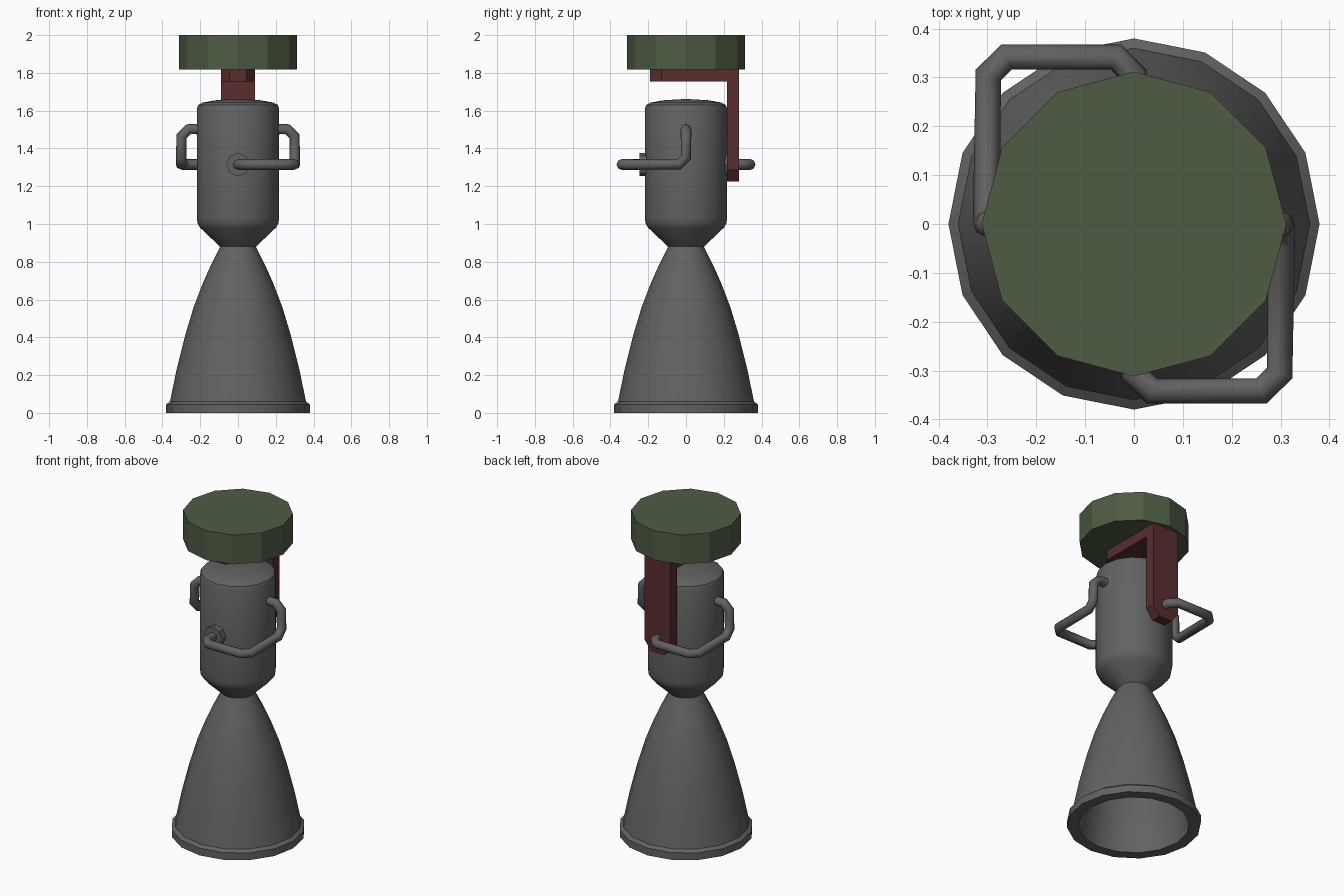
import bpy, bmesh, math
from mathutils import Vector

if "Cube" in bpy.data.objects:
    bpy.data.objects.remove(bpy.data.objects["Cube"])


def material(name, rgb):
    m = bpy.data.materials.new(name)
    m.diffuse_color = (*rgb, 1)
    m.use_nodes = True
    m.node_tree.nodes["Principled BSDF"].inputs["Base Color"].default_value = m.diffuse_color
    return m


GRAY = material("dark gray metal", (0.122, 0.122, 0.122))
GREEN = material("olive green", (0.076, 0.105, 0.057))
RED = material("dark red", (0.100, 0.027, 0.027))


def finish(bm, name, mat, smooth=None):
    bmesh.ops.remove_doubles(bm, verts=bm.verts, dist=1e-5)
    bmesh.ops.recalc_face_normals(bm, faces=bm.faces)
    me = bpy.data.meshes.new(name)
    bm.to_mesh(me)
    bm.free()
    me.materials.append(mat)
    ob = bpy.data.objects.new(name, me)
    bpy.context.collection.objects.link(ob)
    if smooth:
        bpy.ops.object.select_all(action='DESELECT')
        ob.select_set(True)
        bpy.context.view_layer.objects.active = ob
        bpy.ops.object.shade_smooth_by_angle(angle=math.radians(smooth))
    return ob


def lathe(name, profile, sides, mat, smooth=None):
    """Spin an (r, z) profile about z, with a vertex on each axis."""
    bm = bmesh.new()
    vs = [bm.verts.new((r, 0, z)) for r, z in profile]
    es = [bm.edges.new(p) for p in zip(vs, vs[1:])]
    bmesh.ops.spin(bm, geom=vs + es, cent=(0, 0, 0), axis=(0, 0, 1),
                   angle=math.tau, steps=sides, use_merge=True)
    return finish(bm, name, mat, smooth)


def chamfer_path(points, c):
    """Replace every inner corner of a path by a short diagonal."""
    pts = [Vector(p) for p in points]
    out = [pts[0]]
    for a, b, d in zip(pts, pts[1:], pts[2:]):
        out += [b + (a - b).normalized() * c, b + (d - b).normalized() * c]
    return out + [pts[-1]]


def pipe(name, points, radius, mat):
    cu = bpy.data.curves.new(name + "_path", 'CURVE')
    cu.dimensions = '3D'
    cu.bevel_depth, cu.bevel_resolution = radius, 2
    cu.use_fill_caps = True
    sp = cu.splines.new('POLY')
    sp.points.add(len(points) - 1)
    for p, co in zip(sp.points, points):
        p.co = (*co, 1)
    tmp = bpy.data.objects.new(name + "_path", cu)
    bpy.context.collection.objects.link(tmp)
    bpy.context.view_layer.update()
    me = bpy.data.meshes.new_from_object(
        tmp.evaluated_get(bpy.context.evaluated_depsgraph_get()))
    bpy.data.objects.remove(tmp)
    bm = bmesh.new()
    bm.from_mesh(me)
    return finish(bm, name, mat, 60)


def prism(name, outline, offset, mat):
    bm = bmesh.new()
    f = bm.faces.new([bm.verts.new(p) for p in outline])
    ext = bmesh.ops.extrude_face_region(bm, geom=[f])["geom"]
    bmesh.ops.translate(bm, vec=offset,
                        verts=[v for v in ext if isinstance(v, bmesh.types.BMVert)])
    return finish(bm, name, mat)


# Exhaust bell: outer skin, rolled lip and hollow inside
lathe("exhaust_bell", [
    (0.095, 0.88), (0.14, 0.79), (0.185, 0.69), (0.235, 0.56), (0.28, 0.41),
    (0.325, 0.23), (0.36, 0.06), (0.38, 0.045), (0.38, 0.0), (0.315, 0.0),
    (0.30, 0.13), (0.25, 0.38), (0.20, 0.54), (0.13, 0.71), (0.06, 0.85),
    (0.0, 0.87)], 16, GRAY, 40)

# Combustion chamber with tapered throat and shallow dome
lathe("combustion_chamber", [
    (0.0, 0.88), (0.095, 0.88), (0.20, 0.98), (0.213, 1.0), (0.218, 1.03),
    (0.218, 1.61), (0.21, 1.63), (0.19, 1.642), (0.12, 1.655), (0.0, 1.662)],
    16, GRAY, 35)

# Mounting disc
lathe("mounting_disc", [(0, 1.817), (0.312, 1.817), (0.312, 2.0), (0, 2.0)],
      12, GREEN)

# L-shaped bracket: upright arm and top plate with clipped end corners
W, C = 0.09, 0.045
prism("bracket_arm", [
    (-W, 0.217, 1.82), (W, 0.217, 1.82), (W, 0.217, 1.285), (W - C, 0.217, 1.225),
    (C - W, 0.217, 1.225), (-W, 0.217, 1.285)], (0, 0.063, 0), RED)
prism("bracket_plate", [
    (-W, 0.22, 1.755), (W, 0.22, 1.755), (W, -0.13, 1.755), (W - C, -0.19, 1.755),
    (C - W, -0.19, 1.755), (-W, -0.13, 1.755)], (0, 0, 0.064), RED)

# Feed pipes and their flanges, one pair turned half way round from the other
route = chamfer_path([(0, -0.2, 1.315), (0, -0.342, 1.315), (0.298, -0.342, 1.315),
                      (0.302, 0, 1.315), (0.298, 0, 1.502), (0.19, 0, 1.502)], 0.037)
for side, s in (("front", 1), ("back", -1)):
    pipe(side + "_feed_pipe", [(p.x * s, p.y * s, p.z) for p in route], 0.028, GRAY)
    ring = [(0.062 * math.sin(i * math.tau / 8), -0.2 * s,
             1.315 + 0.062 * math.cos(i * math.tau / 8)) for i in range(8)]
    prism(side + "_pipe_flange", ring, (0, -0.047 * s, 0), GRAY)
